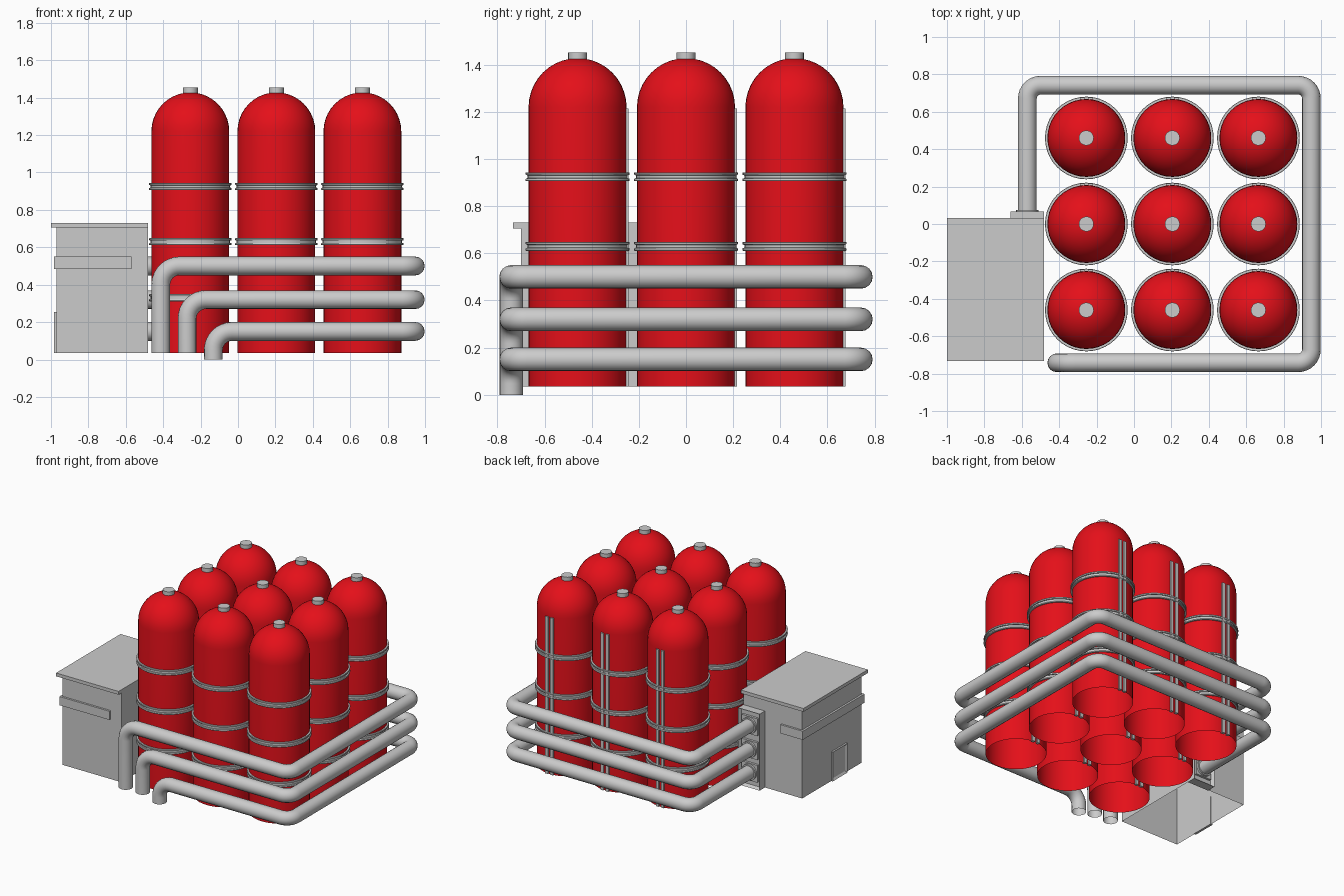
import bpy, bmesh, math
from mathutils import Vector

if "Cube" in bpy.data.objects:
    bpy.data.objects.remove(bpy.data.objects["Cube"])

red = bpy.data.materials.new("red_paint")
red.diffuse_color = (0.78, 0.005, 0.01, 1)
red.use_nodes = True
red.node_tree.nodes["Principled BSDF"].inputs["Base Color"].default_value = red.diffuse_color


def make_object(name, bm, mat=None, smooth=False):
    bmesh.ops.recalc_face_normals(bm, faces=bm.faces[:])
    me = bpy.data.meshes.new(name)
    bm.to_mesh(me)
    bm.free()
    ob = bpy.data.objects.new(name, me)
    bpy.context.collection.objects.link(ob)
    if mat:
        me.materials.append(mat)
    if smooth:
        bpy.ops.object.select_all(action='DESELECT')
        bpy.context.view_layer.objects.active = ob
        ob.select_set(True)
        bpy.ops.object.shade_smooth_by_angle(angle=math.radians(35))
    return ob


def lathe(name, profile, mat=None, steps=40):
    bm = bmesh.new()
    vs = [bm.verts.new((r, 0, z)) for r, z in profile]
    es = [bm.edges.new(p) for p in zip(vs, vs[1:])]
    bmesh.ops.spin(bm, geom=vs + es, cent=(0, 0, 0), axis=(0, 0, 1),
                   angle=2 * math.pi, steps=steps)
    bmesh.ops.remove_doubles(bm, verts=bm.verts[:], dist=1e-4)
    return make_object(name, bm, mat, True)


def box(name, lo, hi, open_bottom=False):
    bm = bmesh.new()
    bmesh.ops.create_cube(bm, size=1)
    for v in bm.verts:
        v.co = [l + (c + 0.5) * (h - l) for c, l, h in zip(v.co, lo, hi)]
    ob_faces = [f for f in bm.faces if f.calc_center_median().z < lo[2] + 1e-5]
    if open_bottom:
        bmesh.ops.delete(bm, geom=ob_faces, context='FACES')
    return make_object(name, bm)


def inset(ob, axis, sign, width, depth):
    # press a panel into the side that faces the given axis
    bm = bmesh.new()
    bm.from_mesh(ob.data)
    face = [f for f in bm.faces if f.normal[axis] * sign > 0.9]
    bmesh.ops.inset_region(bm, faces=face, thickness=width, depth=-depth)
    bm.to_mesh(ob.data)
    bm.free()


def rounded(points, radii):
    # polyline with each inner corner replaced by an arc
    pts = [Vector(p) for p in points]
    out = [pts[0]]
    for a, b, c, r in zip(pts, pts[1:], pts[2:], radii):
        u, w = (a - b).normalized(), (c - b).normalized()
        centre = b + (u + w) * r
        for i in range(9):
            t = i / 8 * math.pi / 2
            out.append(centre - w * r * math.cos(t) - u * r * math.sin(t))
    return out + [pts[-1]]


def pipe(name, pts, radius):
    cu = bpy.data.curves.new(name, 'CURVE')
    cu.dimensions = '3D'
    cu.bevel_depth = radius
    cu.bevel_resolution = 6
    sp = cu.splines.new('POLY')
    sp.points.add(len(pts) - 1)
    for p, co in zip(sp.points, pts):
        p.co = (*co, 1)
    ob = bpy.data.objects.new(name, cu)
    bpy.context.collection.objects.link(ob)
    bpy.ops.object.select_all(action='DESELECT')
    bpy.context.view_layer.objects.active = ob
    ob.select_set(True)
    bpy.ops.object.convert(target='MESH')
    bpy.ops.object.shade_smooth_by_angle(angle=math.radians(40))


# Tank parts, built once at the origin: domed shell, cap, bands, rails
R, SPRING = 0.208, 1.22
dome = [(R * math.cos(i / 10 * math.pi / 2), SPRING + R * math.sin(i / 10 * math.pi / 2))
        for i in range(11)]
parts = [lathe("tank", [(R, 0.035)] + dome, red),
         lathe("tank_cap", [(0.04, 1.415), (0.04, 1.453), (0, 1.453)], steps=20)]
for z in (0.33, 0.63, 0.925):
    parts.append(lathe("tank_band", [
        (R, z - 0.019), (0.219, z - 0.019), (0.221, z - 0.015), (0.219, z - 0.007),
        (0.212, z - 0.006), (0.212, z + 0.006),
        (0.219, z + 0.007), (0.221, z + 0.015), (0.219, z + 0.019), (R, z + 0.019)]))
for x in (-0.021, 0.021):
    parts.append(box("tank_rail", (x - 0.012, 0.195, 0.035), (x + 0.012, 0.216, 1.215)))

# Three by three grid of tanks
spots = [(x, y) for x in (-0.255, 0.205, 0.665) for y in (-0.46, 0, 0.46)]
for ob in parts:
    for x, y in spots[1:]:
        dup = ob.copy()
        dup.location = (x, y, 0)
        bpy.context.collection.objects.link(dup)
    ob.location = (*spots[0], 0)

# Pipes that wrap round the tanks and drop to the ground at the front
for z, x_end, z_end in ((0.5, -0.413, 0.035), (0.32, -0.272, 0.035), (0.15, -0.132, 0)):
    pipe("wrap_pipe", rounded(
        [(x_end, -0.742, z_end), (x_end, -0.742, z), (0.948, -0.742, z),
         (0.948, 0.742, z), (-0.57, 0.742, z), (-0.57, 0.03, z)],
        (0.1, 0.07, 0.07, 0.07)), 0.05)

# Pump house: walls open below, roof slab, ledge round three sides
box("house_walls", (-0.97, -0.7, 0.035), (-0.48, 0.005, 0.71), True)
box("house_roof", (-1, -0.733, 0.705), (-0.48, 0.033, 0.73))
box("ledge_front", (-0.985, -0.715, 0.485), (-0.57, -0.7, 0.55))
box("ledge_side", (-0.985, -0.7, 0.485), (-0.97, 0.005, 0.55))
box("ledge_back", (-0.985, 0.005, 0.485), (-0.8, 0.02, 0.55))

# Door with a sunken panel
door = box("door", (-0.983, -0.515, 0.035), (-0.965, -0.34, 0.255))
inset(door, 0, -1, 0.022, 0.01)

# Pipe inlet panel with a square plate and collar for each pipe
panel = box("inlet_panel", (-0.66, 0, 0.035), (-0.48, 0.068, 0.61))
inset(panel, 1, 1, 0.018, 0.025)
for z in (0.5, 0.32, 0.15):
    box("inlet_plate", (-0.635, 0.035, z - 0.065), (-0.505, 0.06, z + 0.065))
    ring = lathe("inlet_collar", [(0.05, 0), (0.06, 0), (0.06, 0.02), (0.05, 0.02)], steps=24)
    ring.rotation_euler = (-math.pi / 2, 0, 0)
    ring.location = (-0.57, 0.055, z)
